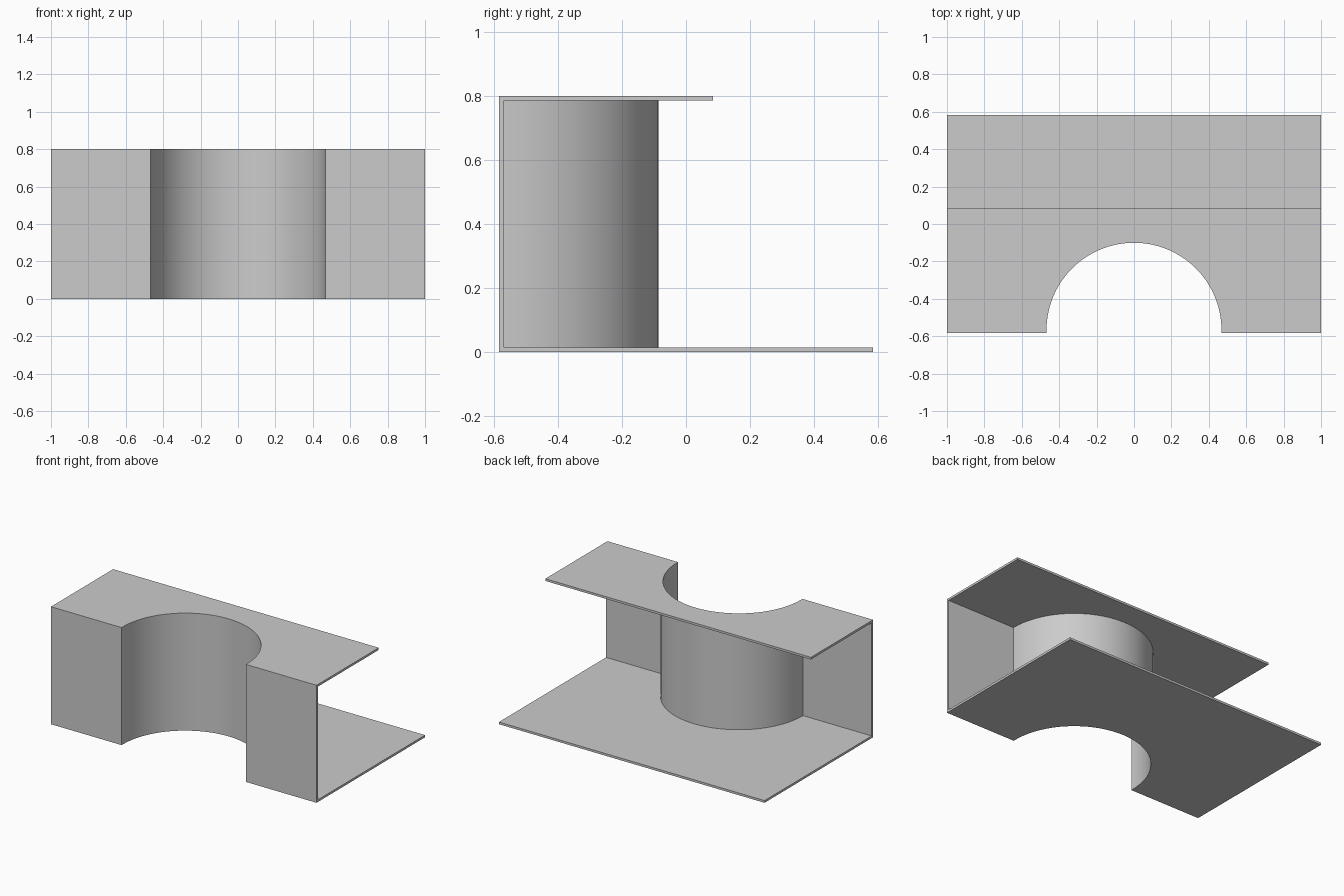
import bpy
import bmesh
from math import pi, cos, sin

WIDTH, DEPTH, HEIGHT = 2.0, 1.167, 0.8
THICK = 0.015
FRONT, BACK = -DEPTH / 2, DEPTH / 2
TOP_BACK = 0.085          # rear edge of the shorter top plate
RADIUS = 0.468            # round recess in the front
CENTRE_Y = FRONT + THICK
SEGMENTS = 64

cube = bpy.data.objects.get("Cube")
if cube:
    bpy.data.objects.remove(cube, do_unlink=True)

grey = bpy.data.materials.new("light grey")
grey.use_nodes = True
grey.diffuse_color = (0.6, 0.6, 0.6, 1)
grey.node_tree.nodes["Principled BSDF"].inputs["Base Color"].default_value = (0.6, 0.6, 0.6, 1)


def arc(radius):
    """Half circle bulging backwards, from left to right in x."""
    return [(-radius * cos(pi * i / SEGMENTS), CENTRE_Y + radius * sin(pi * i / SEGMENTS))
            for i in range(SEGMENTS + 1)]


def prism(name, outline, low, high):
    """Extrude a plan outline between two heights."""
    bm = bmesh.new()
    base = bm.faces.new([bm.verts.new((x, y, low)) for x, y in outline])
    made = bmesh.ops.extrude_face_region(bm, geom=[base])["geom"]
    verts = [v for v in made if isinstance(v, bmesh.types.BMVert)]
    bmesh.ops.translate(bm, verts=verts, vec=(0, 0, high - low))
    bmesh.ops.recalc_face_normals(bm, faces=bm.faces)
    mesh = bpy.data.meshes.new(name)
    bm.to_mesh(mesh)
    bm.free()
    mesh.materials.append(grey)
    obj = bpy.data.objects.new(name, mesh)
    bpy.context.collection.objects.link(obj)
    return obj


def cut(target, cutter):
    """Subtract the cutter, then remove it."""
    cutter.hide_render = True
    mod = target.modifiers.new("cut", 'BOOLEAN')
    mod.operation, mod.solver, mod.object = 'DIFFERENCE', 'EXACT', cutter
    bpy.context.view_layer.objects.active = target
    bpy.ops.object.modifier_apply(modifier=mod.name)
    bpy.data.objects.remove(cutter, do_unlink=True)


# Full block with the round recess in its front
half = WIDTH / 2
shell = prism("folded_shell",
              [(-half, FRONT), (-RADIUS, FRONT)] + arc(RADIUS)
              + [(RADIUS, FRONT), (half, FRONT), (half, BACK), (-half, BACK)],
              0, HEIGHT)

# Hollow behind the front wall, open at both sides and the back
over = half + 0.1
cut(shell, prism("hollow_cutter",
                 [(-over, CENTRE_Y)] + arc(RADIUS + THICK)
                 + [(over, CENTRE_Y), (over, BACK + 0.1), (-over, BACK + 0.1)],
                 THICK, HEIGHT - THICK))

# Shorten the top plate
cut(shell, prism("top_cutter",
                 [(-over, TOP_BACK), (over, TOP_BACK), (over, BACK + 0.1), (-over, BACK + 0.1)],
                 HEIGHT / 2, HEIGHT + 0.1))

bpy.ops.object.select_all(action='DESELECT')
shell.select_set(True)
bpy.context.view_layer.objects.active = shell
bpy.ops.object.shade_smooth_by_angle(angle=pi / 6)
